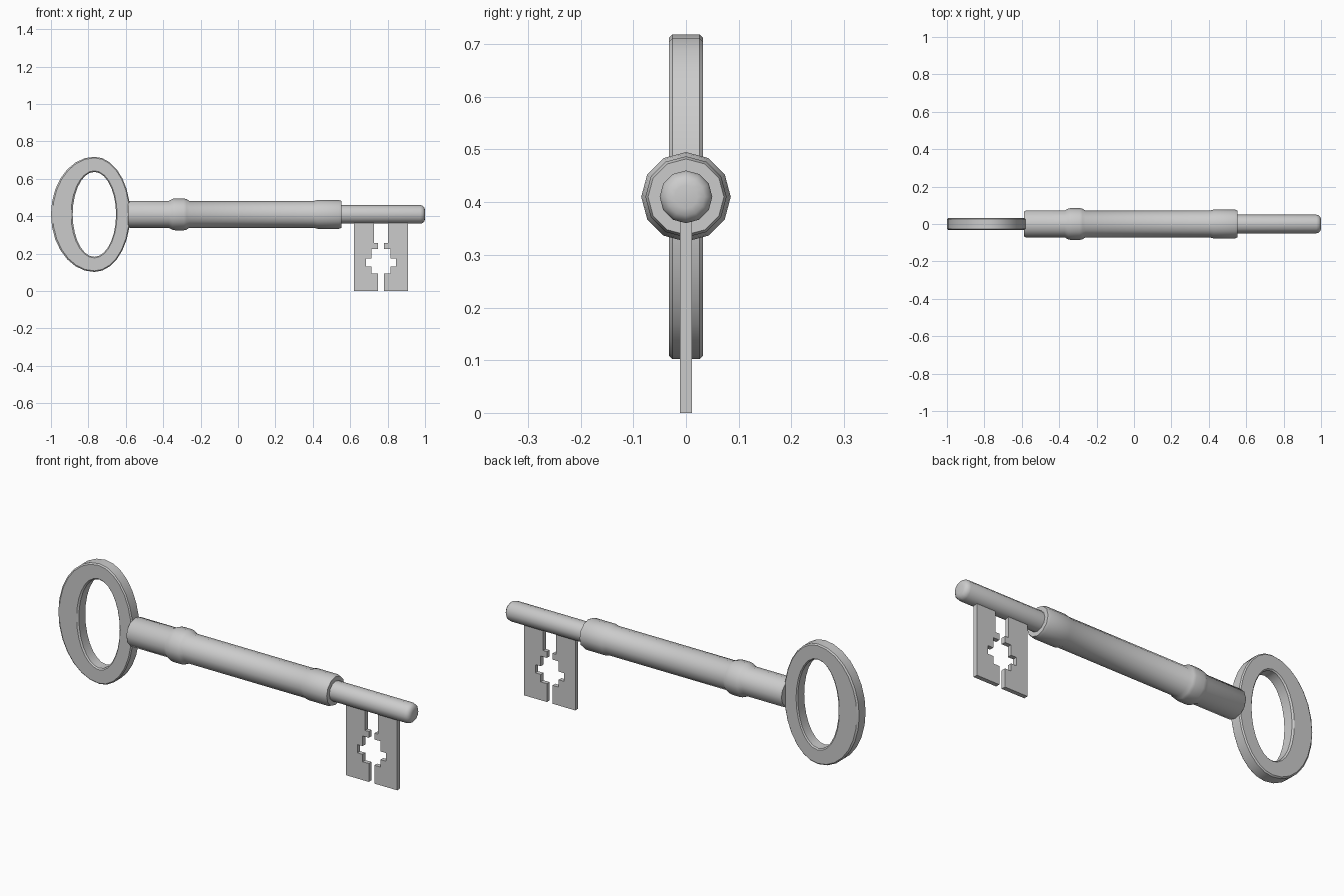
import bpy, bmesh
from math import cos, sin, pi

if "Cube" in bpy.data.objects:
    bpy.data.objects.remove(bpy.data.objects["Cube"])

ZC = 0.41  # height of the shaft axis


def make_object(name, bm, angle=40):
    bmesh.ops.recalc_face_normals(bm, faces=bm.faces[:])
    mesh = bpy.data.meshes.new(name)
    bm.to_mesh(mesh)
    bm.free()
    obj = bpy.data.objects.new(name, mesh)
    bpy.context.collection.objects.link(obj)
    bpy.ops.object.select_all(action='DESELECT')
    obj.select_set(True)
    bpy.context.view_layer.objects.active = obj
    bpy.ops.object.shade_smooth_by_angle(angle=angle * pi / 180)
    return obj


def turned(name, profile, sides=12):
    """Capped solid of revolution around the shaft axis from (x, radius) pairs."""
    bm = bmesh.new()
    rings = [[bm.verts.new((x, r * cos(2 * pi * i / sides), ZC + r * sin(2 * pi * i / sides)))
              for i in range(sides)] for x, r in profile]
    for a, b in zip(rings, rings[1:]):
        for i in range(sides):
            j = (i + 1) % sides
            bm.faces.new((a[i], a[j], b[j], b[i]))
    bm.faces.new(rings[0])
    bm.faces.new(rings[-1])
    return make_object(name, bm)


# Oval bow: chamfered section swept around, thinner on the shaft side
def bow(sides=28):
    cx, half, c = -0.768, 0.032, 0.006
    section = [(1, -half + c), (1, half - c), (1 - c / 0.08, half),
               (c / 0.08, half), (0, half - c), (0, -half + c),
               (c / 0.08, -half), (1 - c / 0.08, -half)]
    bm = bmesh.new()
    rings = []
    for i in range(sides):
        ca, sa = cos(2 * pi * i / sides), sin(2 * pi * i / sides)
        outer_x = 0.192 if ca > 0 else 0.232
        rings.append([bm.verts.new((cx + ca * (0.116 + t * (outer_x - 0.116)), y,
                                    ZC + sa * (0.227 + t * 0.081)))
                      for t, y in section])
    n = len(section)
    for i in range(sides):
        a, b = rings[i], rings[(i + 1) % sides]
        for k in range(n):
            m = (k + 1) % n
            bm.faces.new((a[k], a[m], b[m], b[k]))
    make_object("bow", bm, 30)


bow()

# Thick barrel with a collar and a stepped end sleeve
turned("barrel", [(-0.587, 0.066), (-0.58, 0.072), (-0.37, 0.072), (-0.35, 0.083),
                  (-0.335, 0.085), (-0.29, 0.085), (-0.275, 0.082), (-0.26, 0.072),
                  (0.405, 0.072), (0.425, 0.077), (0.54, 0.077), (0.553, 0.072),
                  (0.553, 0.055)])

# Thin pin with a rounded tip
turned("pin", [(0.54, 0.05), (0.975, 0.05), (0.988, 0.046), (0.997, 0.036), (1.0, 0.022)])

# Bit: stepped half plates mirrored about the slot
half_profile = [(0.145, 0), (0.145, 0.375), (0.037, 0.375), (0.037, 0.258), (0.016, 0.258),
                (0.016, 0.226), (0.051, 0.226), (0.051, 0.174), (0.081, 0.174),
                (0.081, 0.132), (0.051, 0.132), (0.051, 0.094), (0.016, 0.094), (0.016, 0)]
for name, side in (("bit_left", -1), ("bit_right", 1)):
    bm = bmesh.new()
    face = bm.faces.new([bm.verts.new((0.765 + side * x, -0.011, z)) for x, z in half_profile])
    grown = bmesh.ops.extrude_face_region(bm, geom=[face])["geom"]
    bmesh.ops.translate(bm, vec=(0, 0.022, 0),
                        verts=[v for v in grown if isinstance(v, bmesh.types.BMVert)])
    make_object(name, bm)
